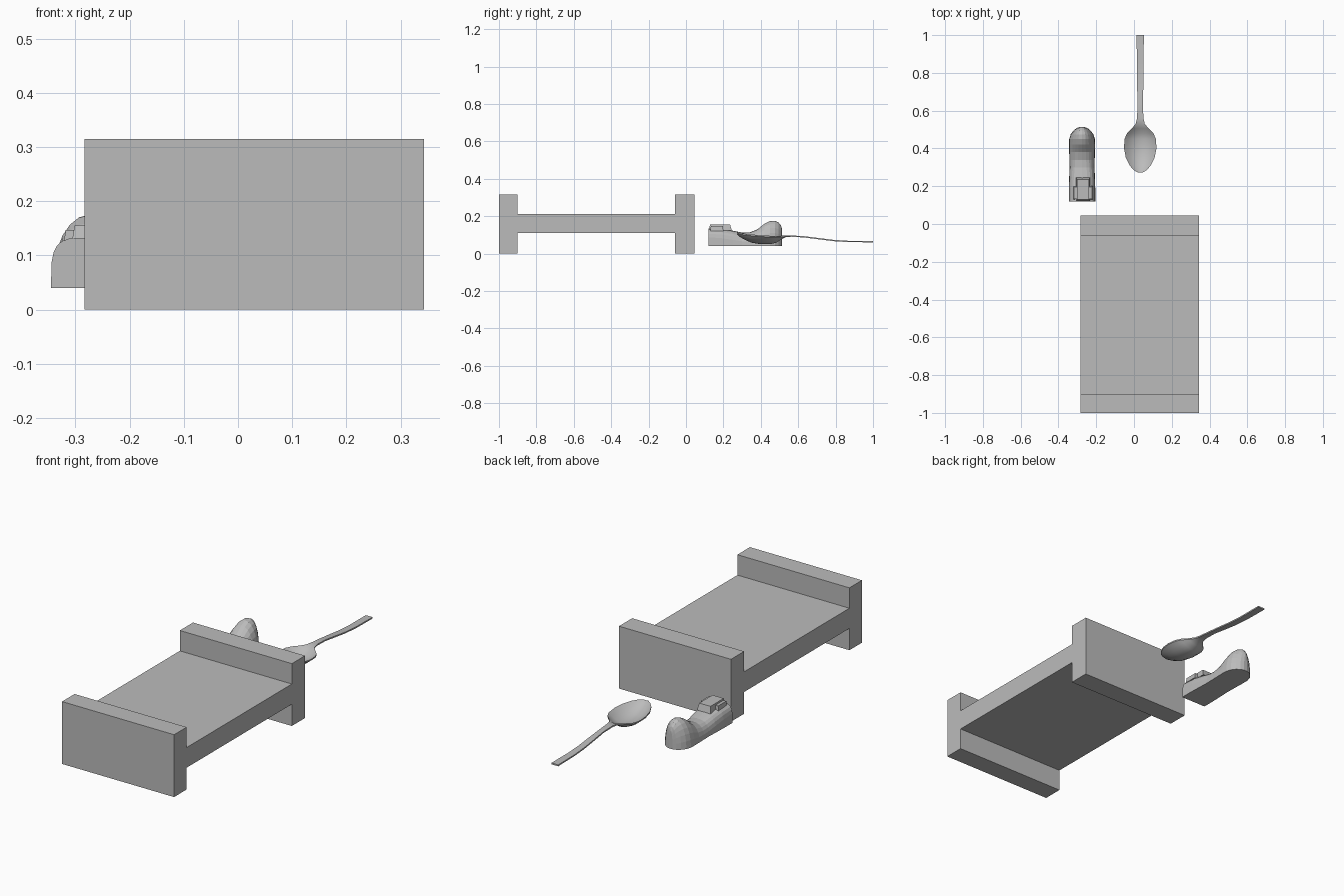
import bpy, bmesh, math
from mathutils import Vector

if "Cube" in bpy.data.objects:
    bpy.data.objects.remove(bpy.data.objects["Cube"], do_unlink=True)

grey = bpy.data.materials.new("plain_grey")
grey.use_nodes = True
grey.diffuse_color = (0.5, 0.5, 0.5, 1)
grey.node_tree.nodes["Principled BSDF"].inputs["Base Color"].default_value = (0.5, 0.5, 0.5, 1)


def finish(name, bm):
    bmesh.ops.recalc_face_normals(bm, faces=bm.faces)
    mesh = bpy.data.meshes.new(name)
    bm.to_mesh(mesh)
    bm.free()
    mesh.materials.append(grey)
    obj = bpy.data.objects.new(name, mesh)
    bpy.context.collection.objects.link(obj)
    return obj


def box(name, low, high, taper=1.0):
    """Box between two corners; taper shrinks its top."""
    low, high = Vector(low), Vector(high)
    mid, size = (low + high) / 2, high - low
    bm = bmesh.new()
    bmesh.ops.create_cube(bm, size=1)
    for v in bm.verts:
        k = taper if v.co.z > 0 else 1
        v.co = mid + Vector((v.co.x * size.x * k, v.co.y * size.y * k, v.co.z * size.z))
    return finish(name, bm)


def loft(name, rings):
    """Closed tube through rings of equal length, capped at both ends."""
    bm = bmesh.new()
    loops = [[bm.verts.new(p) for p in ring] for ring in rings]
    n = len(loops[0])
    for a, b in zip(loops, loops[1:]):
        for i in range(n):
            j = (i + 1) % n
            bm.faces.new((a[i], a[j], b[j], b[i]))
    bm.faces.new(loops[0])
    bm.faces.new(loops[-1])
    return finish(name, bm)


# Bed: two end boards and the slab between them
LEFT, RIGHT = -0.283, 0.343
box("footboard", (LEFT, -1, 0), (RIGHT, -0.9, 0.315))
box("headboard", (LEFT, -0.06, 0), (RIGHT, 0.045, 0.315))
box("bed_slab", (LEFT, -0.9, 0.11), (RIGHT, -0.06, 0.212))

# Shoe: arched sections from heel to toe (y, half width, top, squareness)
SHOE_X, SOLE = -0.275, 0.04
shoe_stations = [
    (0.12, 0.07, 0.133, 4), (0.19, 0.07, 0.131, 3.5), (0.25, 0.068, 0.122, 3),
    (0.30, 0.066, 0.112, 2.6), (0.34, 0.067, 0.113, 2.4), (0.38, 0.068, 0.128, 2.2),
    (0.42, 0.069, 0.16, 2.1), (0.45, 0.068, 0.174, 2.1), (0.475, 0.06, 0.175, 2.1),
    (0.495, 0.045, 0.166, 2.1), (0.508, 0.028, 0.15, 2.1), (0.514, 0.01, 0.13, 2.1)]


def arch(y, half, top, power, steps=12):
    ring = []
    for i in range(steps + 1):
        a = math.pi * i / steps
        c, s = math.cos(a), max(math.sin(a), 0)
        x = math.copysign(abs(c) ** (2 / power), c) * half
        ring.append((SHOE_X + x, y, SOLE + (top - SOLE) * s ** (2 / power)))
    return ring


loft("shoe", [arch(*s) for s in shoe_stations])

# Buckle: a raised tab with a strap across the shoe
box("shoe_tab", (-0.307, 0.12, 0.122), (-0.233, 0.245, 0.155), 0.85)
box("shoe_strap", (-0.322, 0.13, 0.12), (-0.218, 0.2, 0.147), 0.92)

# Spoon: dished sections, bowl tip to handle end (y, half width, rim, depth)
SPOON_X, THICK = 0.033, 0.007
spoon_stations = [
    (0.272, 0.012, 0.112, 0.002), (0.285, 0.034, 0.11, 0.012), (0.31, 0.056, 0.107, 0.024),
    (0.35, 0.076, 0.102, 0.037), (0.40, 0.086, 0.098, 0.041), (0.45, 0.083, 0.095, 0.038),
    (0.48, 0.07, 0.094, 0.03), (0.505, 0.045, 0.095, 0.015), (0.53, 0.024, 0.097, 0.003),
    (0.56, 0.017, 0.097, 0), (0.63, 0.014, 0.093, 0), (0.71, 0.016, 0.083, 0),
    (0.79, 0.017, 0.073, 0), (0.87, 0.018, 0.068, 0), (1.0, 0.019, 0.067, 0)]


def dish(y, half, rim, depth, steps=10):
    us = [2 * i / steps - 1 for i in range(steps + 1)]
    curve = [(SPOON_X + u * half, y, rim - depth * (1 - u * u)) for u in us]
    under = [(x, y, z - THICK) for x, _, z in reversed(curve)]
    return curve + under


spoon = loft("spoon", [dish(*s) for s in spoon_stations])
bpy.context.view_layer.objects.active = spoon
spoon.select_set(True)
bpy.ops.object.shade_smooth_by_angle(angle=math.radians(30))
